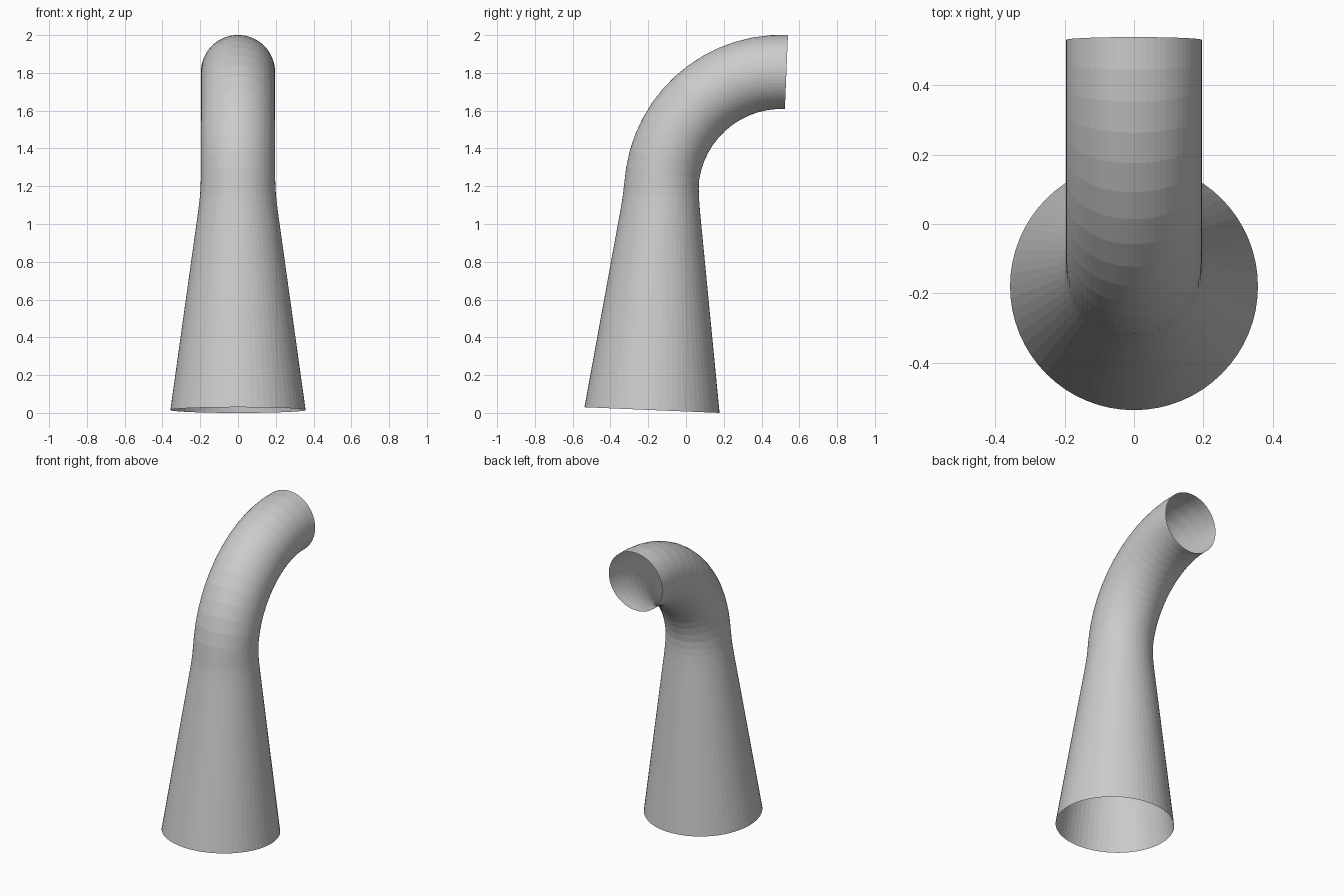
import bpy, bmesh
from math import sin, cos, pi, radians
from mathutils import Vector

if "Cube" in bpy.data.objects:
    bpy.data.objects.remove(bpy.data.objects["Cube"])

SIDES = 64
TILT = radians(2.4)          # slight lean of the whole pipe
BEND_R = 0.636               # centreline radius of the elbow
BEND_STEPS = 14
TUBE_R = 0.196
PIVOT = Vector((0, 0.505, 1.17))


def section(angle, radius, slide=0.0):
    """Ring description: centre on the elbow arc, slid along the tangent."""
    tangent = Vector((0, sin(angle), cos(angle)))
    outward = Vector((0, -cos(angle), sin(angle)))
    return PIVOT + outward * BEND_R + tangent * slide, outward, radius


# Tapered straight stem, easing into the elbow
stem = [(-1.182, 0.358), (-0.14, 0.2125), (-0.09, 0.206), (-0.045, 0.201)]
sections = [section(TILT, r, s) for s, r in stem]

# Constant-radius quarter elbow
for i in range(BEND_STEPS + 1):
    r = 0.198 if i == 0 else TUBE_R
    sections.append(section(TILT + pi / 2 * i / BEND_STEPS, r))

# Loft the rings into a thin pipe, open at both ends
bm = bmesh.new()
rings = []
for centre, outward, r in sections:
    ring = []
    for k in range(SIDES):
        a = 2 * pi * k / SIDES
        ring.append(bm.verts.new(centre + outward * (r * cos(a)) + Vector((r * sin(a), 0, 0))))
    rings.append(ring)
for lower, upper in zip(rings, rings[1:]):
    for k in range(SIDES):
        n = (k + 1) % SIDES
        bm.faces.new((lower[k], lower[n], upper[n], upper[k]))
bmesh.ops.recalc_face_normals(bm, faces=bm.faces)

# Stand it on the ground
low = min(v.co.z for v in bm.verts)
bmesh.ops.translate(bm, verts=bm.verts, vec=(0, 0, -low))

mesh = bpy.data.meshes.new("bent_pipe")
bm.to_mesh(mesh)
bm.free()
pipe = bpy.data.objects.new("bent_pipe", mesh)
bpy.context.collection.objects.link(pipe)
